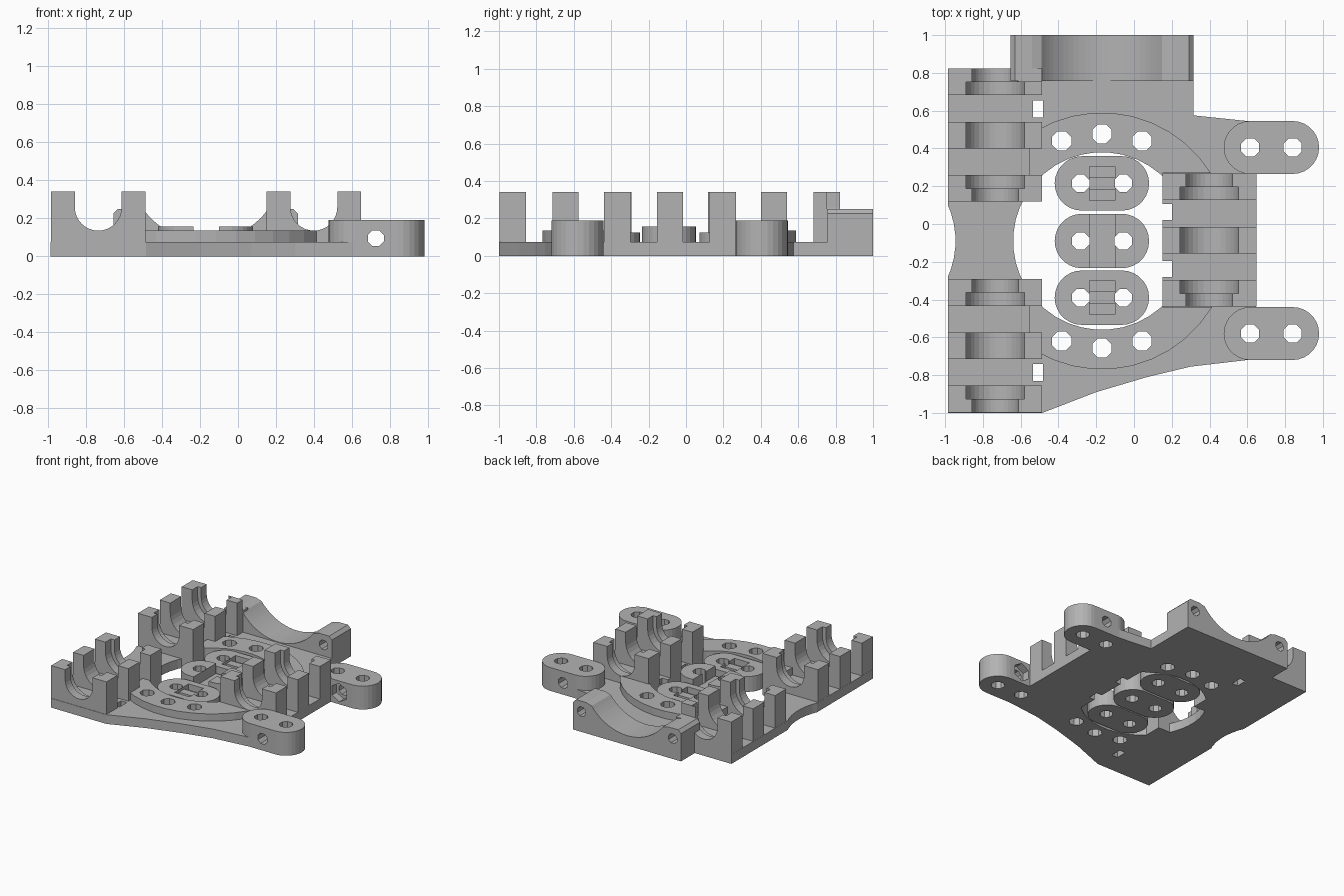
import bpy, bmesh, math
from mathutils import Vector

cube = bpy.data.objects.get("Cube")
if cube:
    bpy.data.objects.remove(cube, do_unlink=True)

grey = bpy.data.materials.new("plastic_grey")
grey.use_nodes = True
GREY = (0.45, 0.45, 0.45, 1)
grey.diffuse_color = GREY
grey.node_tree.nodes["Principled BSDF"].inputs["Base Color"].default_value = GREY

THICK = 0.075
CX, CY = -0.17, -0.09


def prism(name, pts, a, b, axis="z"):
    """Extrude a 2D outline: (x, y) along z, or (x, z) along y."""
    bm = bmesh.new()
    place = (lambda p: (p[0], p[1], a)) if axis == "z" else (lambda p: (p[0], a, p[1]))
    face = bm.faces.new([bm.verts.new(place(p)) for p in pts])
    grown = bmesh.ops.extrude_face_region(bm, geom=[face])["geom"]
    move = Vector((0, 0, b - a)) if axis == "z" else Vector((0, b - a, 0))
    bmesh.ops.translate(bm, vec=move, verts=[v for v in grown if isinstance(v, bmesh.types.BMVert)])
    bmesh.ops.recalc_face_normals(bm, faces=bm.faces)
    mesh = bpy.data.meshes.new(name)
    bm.to_mesh(mesh)
    bm.free()
    mesh.materials.append(grey)
    ob = bpy.data.objects.new(name, mesh)
    bpy.context.collection.objects.link(ob)
    return ob


def arc(cx, cy, r, start, end, n):
    return [(cx + r * math.cos(math.radians(start + (end - start) * i / n)),
             cy + r * math.sin(math.radians(start + (end - start) * i / n))) for i in range(n + 1)]


def circle(cx, cy, r, n):
    half = 180 / n
    return arc(cx, cy, r, half, 360 + half, n)[:-1]


def rect(x0, x1, y0, y1):
    return [(x0, y0), (x1, y0), (x1, y1), (x0, y1)]


def stadium(x0, x1, cy, r):
    return arc(x1 - r, cy, r, -90, 90, 14) + arc(x0 + r, cy, r, 90, 270, 14)


def cut(ob, shapes):
    """Subtract prisms, each given as (outline, from, to, axis)."""
    for pts, a, b, axis in shapes:
        cutter = prism("cutter", pts, a, b, axis)
        cutter.hide_render = True
        mod = ob.modifiers.new("cut", "BOOLEAN")
        mod.object, mod.operation, mod.solver = cutter, "DIFFERENCE", "EXACT"
        bpy.context.view_layer.update()
        graph = bpy.context.evaluated_depsgraph_get()
        mesh = bpy.data.meshes.new_from_object(ob.evaluated_get(graph))
        ob.modifiers.clear()
        ob.data = mesh
        bpy.data.objects.remove(cutter, do_unlink=True)


def through(pts):
    return (pts, -0.1, 0.5, "z")


# Shared openings
ring_holes = [through(circle(CX + dx, CY + s * dy, 0.055, 8))
              for s in (1, -1) for dx, dy in ((-0.213, 0.53), (0, 0.567), (0.213, 0.53))]
centre_hole = through(circle(CX, CY, 0.47, 40))
tie_slots = [through(rect(-0.535, -0.483, y, y + 0.09)) for y in (0.565, -0.83)]
LUGS = {"rear_lug": (0.405, -1), "front_lug": (-0.58, 1)}
lug_holes = {n: [through(circle(x, y, 0.052, 8)) for x in (0.615, 0.84)]
             for n, (y, s) in LUGS.items()}

# Base plate
outline = [(-0.985, -1), (-0.485, -1), (-0.2, -0.89), (0.07, -0.81), (0.3, -0.755),
           (0.6, -0.72), (0.645, -0.72), (0.645, 0.545), (0.6, 0.545), (0.315, 0.575),
           (0.315, 0.77), (-0.485, 0.77), (-0.485, 0.82), (-0.985, 0.82)]
plate = prism("base_plate", outline, 0, THICK)
cut(plate, [centre_hole, through(circle(-1.415, CY, 0.47, 48))] + ring_holes + tie_slots
    + lug_holes["rear_lug"] + lug_holes["front_lug"])

# Raised ring around the central opening
ring = prism("raised_ring", circle(CX, CY, 0.68, 40), THICK - 0.01, 0.135)
cut(ring, [centre_hole, through(rect(-1, -0.555, -1, 1)),
           through(rect(0.15, 0.7, -0.44, 0.27))] + ring_holes)


def cradle(cx, r):
    """Post profile with a U-shaped seat."""
    zc, w, top = 0.258, 0.249, 0.34
    return ([(cx - w, 0), (cx + w, 0), (cx + w, top), (cx + r, top)]
            + arc(cx, zc, r, 0, -180, 16) + [(cx - r, top), (cx - w, top)])


def bearing_holder(name, cx, y0, slots):
    """Five equal bays: three posts with strap gaps between them."""
    bay = 0.141
    base = prism(name + "_base", rect(cx - 0.249, cx + 0.249, y0, y0 + 5 * bay), 0, THICK)
    cut(base, slots)
    half, end = bay / 2, y0 + 5 * bay
    parts = [("front_lip", y0, y0 + half, 0.123), ("front_post", y0 + half, y0 + bay, 0.155),
             ("middle_post", y0 + 2 * bay, y0 + 3 * bay, 0.155),
             ("rear_post", end - bay, end - half, 0.155), ("rear_lip", end - half, end, 0.123)]
    return {p: prism(name + "_" + p, cradle(cx, r), a, b, "y") for p, a, b, r in parts}


bearing_holder("front_right_holder", -0.735, -0.997, tie_slots)
rear = bearing_holder("rear_right_holder", -0.735, 0.118, tie_slots)
cut(rear["rear_lip"], [(rect(-0.615, -0.4, 0.755, 0.9), 0.25, 0.5, "z")])
notches = [through(rect(0.1, 0.2, y, y + 0.085)) for y in (0.02, -0.28)]
bearing_holder("left_holder", 0.399, -0.438, notches)

# Mounting lugs with cross bolt and hex nut pocket on the facing sides
for name, (y, side) in LUGS.items():
    lug = prism(name, stadium(0.475, 0.98, y, 0.14), 0, 0.19)
    pocket = sorted((y + side * 0.08, y + side * 0.2))
    cut(lug, lug_holes[name] + [(circle(0.725, 0.095, 0.045, 8), y - 0.3, y + 0.3, "y"),
                                (circle(0.725, 0.095, 0.075, 6), *pocket, "y")])

# Rear saddle block with a wide arc and two bolt holes
saddle_profile = ([(-0.655, 0), (0.315, 0), (0.315, 0.225), (0.29, 0.25), (0.2, 0.25)]
                  + arc(CX, 0.485, 0.405, -38, -142, 24)
                  + [(-0.54, 0.25), (-0.63, 0.25), (-0.655, 0.225)])
saddle = prism("rear_saddle", saddle_profile, 0.757, 1, "y")
cut(saddle, [(circle(x, 0.165, 0.04, 8), 0.7, 1.1, "y") for x in (-0.58, 0.24)])

# Belt clamps inside the opening
for name, y, top in (("rear_clamp", 0.215, 0.125), ("middle_clamp", CY, 0.157),
                     ("front_clamp", -0.39, 0.125)):
    clamp = prism(name, stadium(-0.42, 0.08, y, 0.144), 0, top)
    reach = 0.2 if name == "middle_clamp" else 0.09
    cut(clamp, [through(circle(x, y, 0.05, 8)) for x in (-0.283, -0.057)]
        + [(rect(-0.235, -0.1, y - reach, y + reach), THICK, 0.3, "z")])
    if name != "middle_clamp":
        prism(name + "_bar", rect(-0.235, -0.1, y - 0.033, y + 0.033), 0.06, 0.105)
